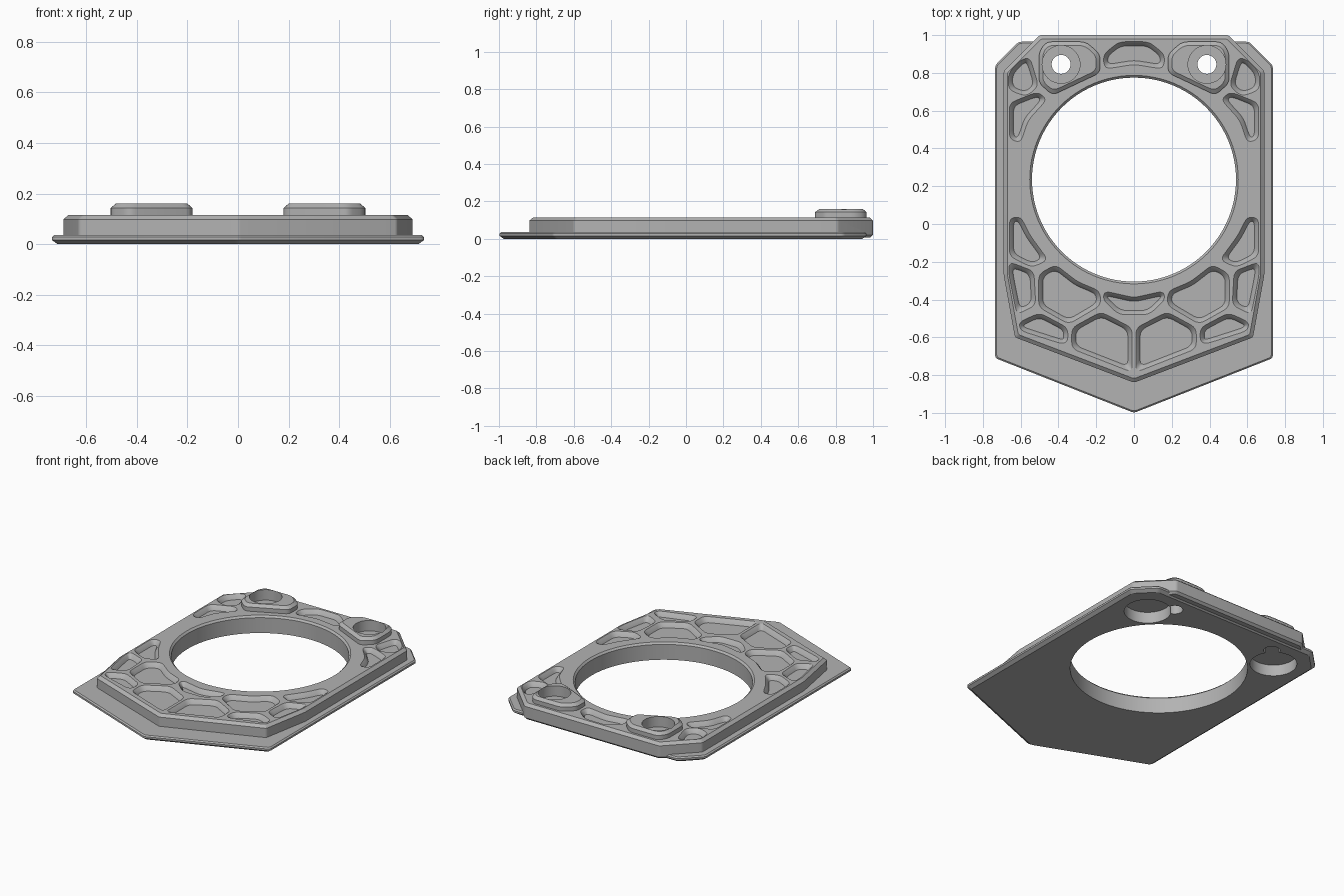
import bpy, bmesh, math
from mathutils import Vector

if "Cube" in bpy.data.objects:
    bpy.data.objects.remove(bpy.data.objects["Cube"])

grey = bpy.data.materials.new("plain_grey")
grey.use_nodes = True
COLOUR = (0.45, 0.45, 0.45, 1)
grey.diffuse_color = COLOUR
grey.node_tree.nodes["Principled BSDF"].inputs["Base Color"].default_value = COLOUR


def symmetric(half):
    """Close a right-hand half outline with its mirror image."""
    return half + [(-x, y) for x, y in reversed(half) if x > 0]


def mirrored(outline):
    return [(-x, y) for x, y in outline]


def circle(cx, cy, r, n):
    return [(cx + r * math.cos(2 * math.pi * i / n),
             cy + r * math.sin(2 * math.pi * i / n)) for i in range(n)]


def inset(outline, d):
    """Move every edge of an outline inwards by d."""
    pts = [Vector(p) for p in outline]
    area = sum(a.x * b.y - b.x * a.y for a, b in zip(pts, pts[1:] + pts[:1]))
    if area < 0:
        pts.reverse()
    result = []
    for i, p in enumerate(pts):
        e1 = (p - pts[i - 1]).normalized()
        e2 = (pts[(i + 1) % len(pts)] - p).normalized()
        n1, n2 = Vector((-e1.y, e1.x)), Vector((-e2.y, e2.x))
        result.append(p + (n1 + n2) * d / (1 + n1.dot(n2)))
    return result


def rounded(outline, r, steps=4):
    """Round every corner of an outline."""
    result = []
    for i, p in enumerate(outline):
        a, b = outline[i - 1], outline[(i + 1) % len(outline)]
        start = p + (a - p).normalized() * min(r, (a - p).length * 0.45)
        end = p + (b - p).normalized() * min(r, (b - p).length * 0.45)
        for k in range(steps + 1):
            t = k / steps
            result.append(start * (1 - t) ** 2 + p * 2 * t * (1 - t) + end * t ** 2)
    return result


def loft(bm, rings):
    """Solid through (outline, z) rings with equal point counts."""
    loops = [[bm.verts.new((p[0], p[1], z)) for p in pts] for pts, z in rings]
    n = len(loops[0])
    for low, high in zip(loops, loops[1:]):
        for i in range(n):
            j = (i + 1) % n
            bm.faces.new((low[i], low[j], high[j], high[i]))
    bm.faces.new(loops[0][::-1])
    bm.faces.new(loops[-1])


def slab(bm, outline, profile, r):
    """Solid with rounded corners; profile lists (inset, z)."""
    loft(bm, [(rounded(inset(outline, d), r), z) for d, z in profile])


def make(name, bm):
    bmesh.ops.recalc_face_normals(bm, faces=bm.faces)
    mesh = bpy.data.meshes.new(name)
    bm.to_mesh(mesh)
    bm.free()
    mesh.materials.append(grey)
    obj = bpy.data.objects.new(name, mesh)
    bpy.context.scene.collection.objects.link(obj)
    return obj


def boolean(obj, other, operation):
    mod = obj.modifiers.new(operation.lower(), 'BOOLEAN')
    mod.operation, mod.solver, mod.object = operation, 'EXACT', other


def bake(obj):
    graph = bpy.context.evaluated_depsgraph_get()
    mesh = bpy.data.meshes.new_from_object(obj.evaluated_get(graph))
    obj.modifiers.clear()
    obj.data = mesh


# Base flange with bevelled rim
flange_outline = symmetric([(0, -1), (0.735, -0.71), (0.735, 0.84), (0.61, 0.965)])
bm = bmesh.new()
slab(bm, flange_outline, [(0.022, 0), (0, 0.016), (0, 0.028), (0.008, 0.036)], 0.015)
plate = make("mounting_plate", bm)

# Raised body
body_outline = symmetric([(0, -0.84), (0.63, -0.6), (0.69, -0.27), (0.69, 0.81), (0.5, 1)])
bm = bmesh.new()
slab(bm, body_outline, [(0.014, 0.008), (0, 0.022), (0, 0.098), (0.02, 0.115)], 0.012)
body = make("raised_body", bm)

# Honeycomb pockets
centre_pockets = [
    symmetric([(0, 0.845), (0.155, 0.82), (0.165, 0.895), (0.08, 0.965)]),
    symmetric([(0.08, -0.48), (0.165, -0.4), (0.155, -0.355), (0, -0.39)]),
]
side_pockets = [
    [(0.55, 0.88), (0.6, 0.87), (0.665, 0.8), (0.665, 0.71), (0.57, 0.675), (0.505, 0.73)],
    [(0.51, 0.7), (0.66, 0.64), (0.66, 0.45), (0.6, 0.43), (0.56, 0.55), (0.46, 0.66)],
    [(0.6, 0.04), (0.66, 0.03), (0.66, -0.17), (0.54, -0.23), (0.455, -0.19), (0.55, -0.06)],
    [(0.53, -0.25), (0.662, -0.2), (0.662, -0.27), (0.62, -0.48), (0.52, -0.43)],
    [(0.415, -0.215), (0.505, -0.265), (0.505, -0.44), (0.345, -0.53), (0.175, -0.43),
     (0.18, -0.355), (0.3, -0.305)],
    [(0.175, -0.465), (0.33, -0.55), (0.33, -0.66), (0.01, -0.785), (0.01, -0.55)],
    [(0.5, -0.47), (0.61, -0.52), (0.6, -0.565), (0.38, -0.635), (0.35, -0.62), (0.35, -0.55)],
]
bm = bmesh.new()
for outline in centre_pockets + side_pockets + [mirrored(p) for p in side_pockets]:
    slab(bm, outline, [(0.022, 0.085), (0.014, 0.1), (0, 0.115), (0, 0.2)], 0.035)

# Large round opening and the round recesses underneath
loft(bm, [(circle(0, 0.235, r, 96), z) for r, z in
          [(0.54, -0.1), (0.54, 0.103), (0.552, 0.115), (0.552, 0.2)]])
for side in (-1, 1):
    loft(bm, [(circle(side * 0.5, 0.725, 0.143, 48), z) for z in (-0.1, 0.075)])
pocket_cutter = make("pocket_cutter", bm)

# Screw bores with a wide upper seat
bm = bmesh.new()
for side in (-1, 1):
    loft(bm, [(circle(side * 0.386, 0.845, r, 40), z) for r, z in
              [(0.05, -0.1), (0.05, 0.09), (0.1, 0.09), (0.1, 0.3)]])
bore_cutter = make("bore_cutter", bm)

boolean(plate, body, 'UNION')
boolean(plate, pocket_cutter, 'DIFFERENCE')
boolean(plate, bore_cutter, 'DIFFERENCE')

# Screw bosses
boss_outline = [(0.255, 0.965), (0.18, 0.9), (0.18, 0.8), (0.43, 0.682),
                (0.503, 0.745), (0.503, 0.91), (0.465, 0.965)]
bosses = []
for name, outline in (("left_boss", boss_outline), ("right_boss", mirrored(boss_outline))):
    bm = bmesh.new()
    slab(bm, outline, [(0, 0.115), (0, 0.143), (0.02, 0.16)], 0.03)
    boss = make(name, bm)
    boolean(boss, bore_cutter, 'DIFFERENCE')
    bosses.append(boss)

# Apply the cuts, drop the helpers and shade
parts = [plate] + bosses
bpy.context.view_layer.update()
for part in parts:
    bake(part)
for helper in (body, pocket_cutter, bore_cutter):
    bpy.data.objects.remove(helper)
bpy.ops.object.select_all(action='DESELECT')
for part in parts:
    part.select_set(True)
bpy.context.view_layer.objects.active = plate
bpy.ops.object.shade_smooth_by_angle(angle=math.radians(25))
